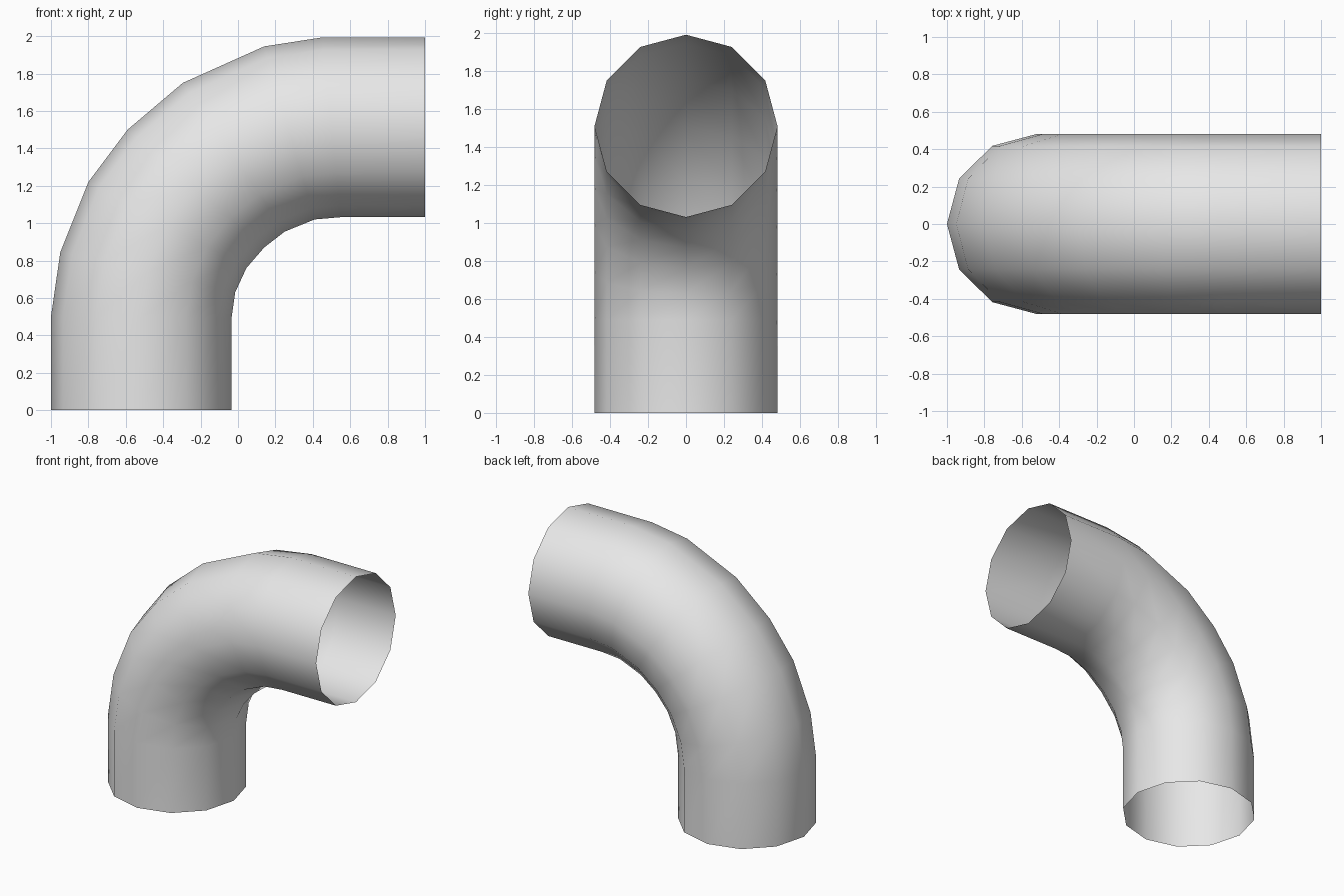
import bpy
import bmesh
from math import cos, sin, pi
from mathutils import Vector

cube = bpy.data.objects.get("Cube")
if cube:
    bpy.data.objects.remove(cube, do_unlink=True)

SIDES = 12
RADIUS = 0.482

# Cross-sections along the bend: inner (x, z) and outer (x, z)
SECTIONS = [
    ((-0.035, 0.0), (-1.0, 0.0)),
    ((-0.035, 0.49), (-1.0, 0.5)),
    ((-0.015, 0.63), (-0.95, 0.845)),
    ((0.045, 0.76), (-0.80, 1.22)),
    ((0.14, 0.87), (-0.59, 1.50)),
    ((0.25, 0.955), (-0.295, 1.75)),
    ((0.41, 1.02), (0.14, 1.945)),
    ((0.55, 1.032), (0.45, 1.993)),
    ((1.0, 1.032), (1.0, 1.993)),
]

# Plain grey pipe material
grey = bpy.data.materials.new("light_grey")
grey.use_nodes = True
colour = (0.8, 0.8, 0.8, 1.0)
grey.diffuse_color = colour
grey.node_tree.nodes["Principled BSDF"].inputs["Base Color"].default_value = colour

# Open pipe elbow: bridge each ring of points to the next
bm = bmesh.new()
rings = []
for (ix, iz), (ox, oz) in SECTIONS:
    inner, outer = Vector((ix, 0, iz)), Vector((ox, 0, oz))
    centre, arm = (inner + outer) / 2, (outer - inner) / 2
    side = Vector((0, RADIUS, 0))
    angles = [2 * pi * i / SIDES for i in range(SIDES)]
    rings.append([bm.verts.new(centre + arm * cos(a) + side * sin(a)) for a in angles])

for low, high in zip(rings, rings[1:]):
    for i in range(SIDES):
        j = (i + 1) % SIDES
        face = bm.faces.new((low[j], low[i], high[i], high[j]))
        face.smooth = True

# Turn the surface outward
bm.normal_update()
first = bm.faces[:][0]
axis_point = Vector((-0.5175, 0, first.calc_center_median().z))
if first.normal.dot(first.calc_center_median() - axis_point) < 0:
    bmesh.ops.reverse_faces(bm, faces=bm.faces[:])

mesh = bpy.data.meshes.new("pipe_elbow")
bm.to_mesh(mesh)
bm.free()
mesh.materials.append(grey)
pipe = bpy.data.objects.new("pipe_elbow", mesh)
bpy.context.collection.objects.link(pipe)
